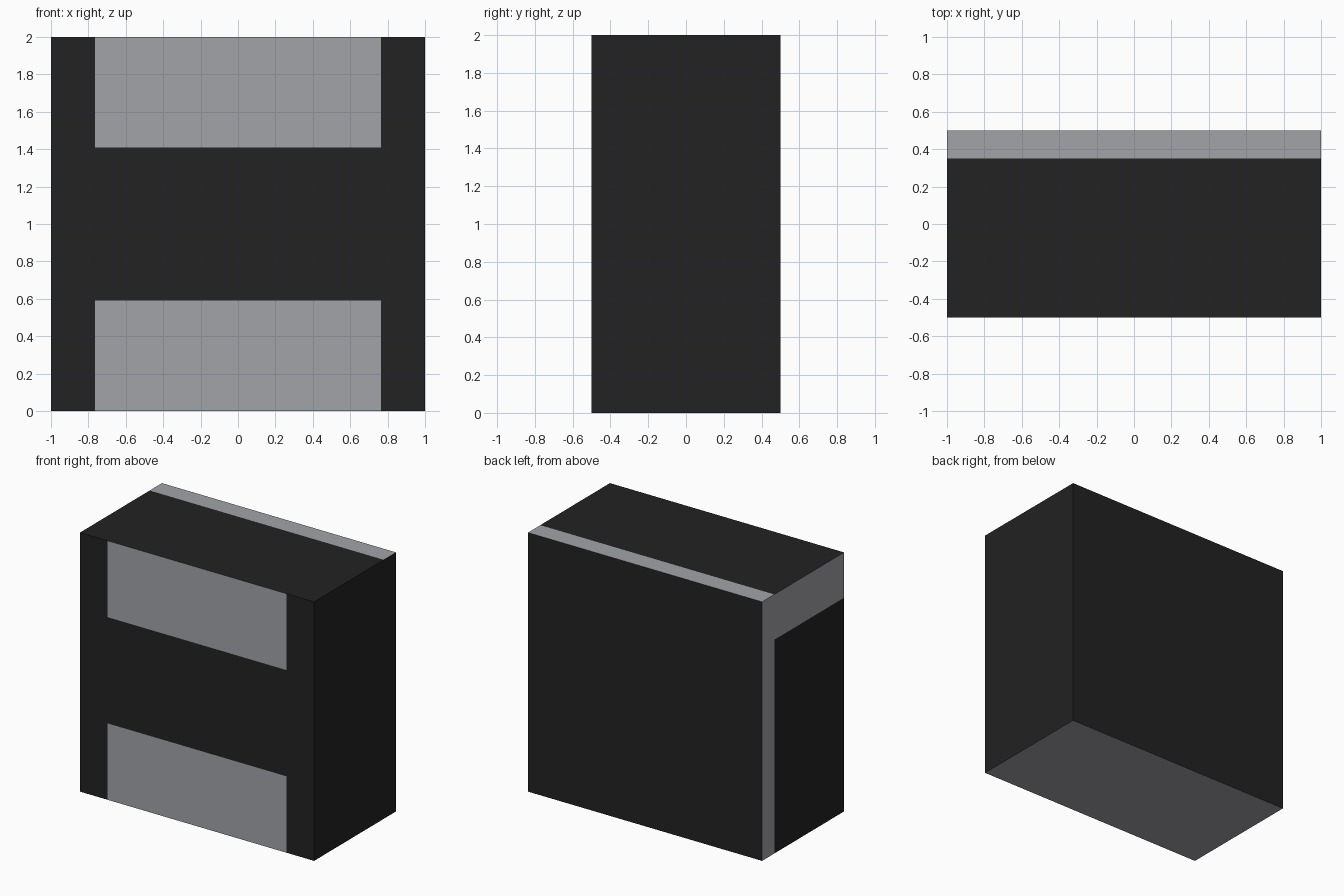
import bpy, bmesh
from mathutils import Vector

if "Cube" in bpy.data.objects:
    bpy.data.objects.remove(bpy.data.objects["Cube"])


def material(name, rgb):
    m = bpy.data.materials.new(name)
    m.diffuse_color = (*rgb, 1.0)
    m.use_nodes = True
    m.node_tree.nodes["Principled BSDF"].inputs["Base Color"].default_value = m.diffuse_color
    return m


black = material("black", (0.016, 0.016, 0.016))
grey = material("grey", (0.365, 0.37, 0.395))

# Block, centred and standing on the floor
bm = bmesh.new()
bmesh.ops.create_cube(bm, size=1.0)
for v in bm.verts:
    v.co = Vector((v.co.x * 2, v.co.y, v.co.z * 2 + 1))

# Cut lines that border the colour fields
cuts = [(0, -0.765), (0, 0.765), (1, 0.35), (2, 0.59), (2, 1.41), (2, 1.65)]
for axis, pos in cuts:
    co, no = Vector(), Vector()
    co[axis], no[axis] = pos, 1
    bmesh.ops.bisect_plane(bm, geom=bm.verts[:] + bm.edges[:] + bm.faces[:],
                           dist=1e-5, plane_co=co, plane_no=no)


def is_grey(c, n):
    if n.z < -0.5:                                   # underside
        return True
    if n.z > 0.5:                                    # strip along the top back
        return c.y > 0.35
    if n.y < -0.5:                                   # upper and lower front panels
        return abs(c.x) < 0.765 and not 0.59 < c.z < 1.41
    if n.x < -0.5:                                   # left border: back and top
        return c.y > 0.35 or c.z > 1.65
    return False                                     # back and right side


bm.normal_update()
for f in bm.faces:
    f.material_index = int(is_grey(f.calc_center_median(), f.normal))

mesh = bpy.data.meshes.new("block_body")
bm.to_mesh(mesh)
bm.free()
mesh.materials.append(black)
mesh.materials.append(grey)
body = bpy.data.objects.new("block_body", mesh)
bpy.context.collection.objects.link(body)
